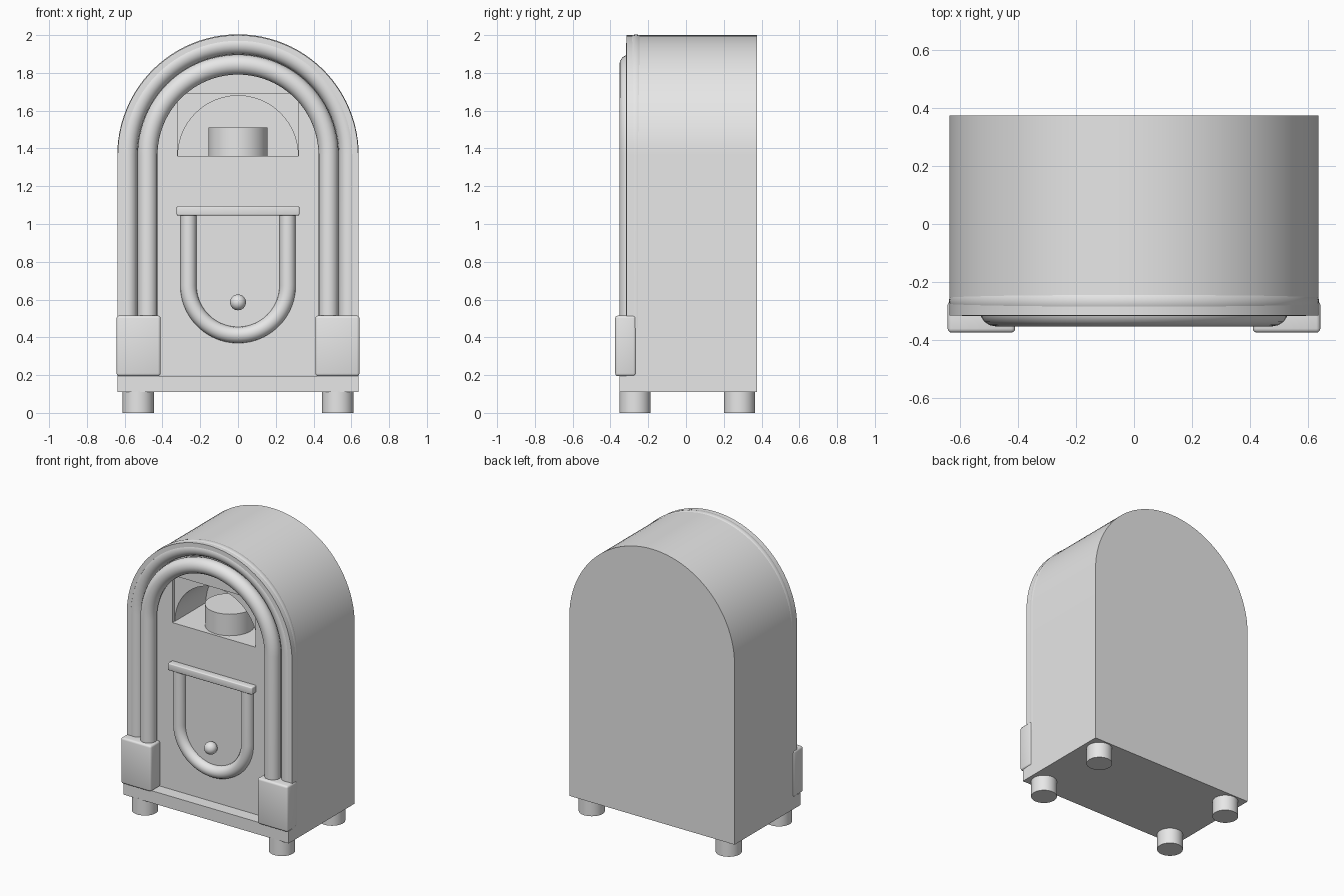
import bpy, bmesh, math
from mathutils import Matrix

if "Cube" in bpy.data.objects:
    bpy.data.objects.remove(bpy.data.objects["Cube"], do_unlink=True)

grey = bpy.data.materials.new("light_grey")
grey.use_nodes = True
grey.diffuse_color = (0.8, 0.8, 0.8, 1)
grey.node_tree.nodes["Principled BSDF"].inputs["Base Color"].default_value = (0.8, 0.8, 0.8, 1)

ARCH_Z = 1.365   # height where the straight sides meet the round top
PANEL_Y = -0.265  # front panel plane


def activate(obj):
    bpy.ops.object.select_all(action="DESELECT")
    obj.select_set(True)
    bpy.context.view_layer.objects.active = obj


def finish(name, bm, smooth=True):
    mesh = bpy.data.meshes.new(name)
    bmesh.ops.recalc_face_normals(bm, faces=bm.faces)
    bm.to_mesh(mesh)
    bm.free()
    obj = bpy.data.objects.new(name, mesh)
    bpy.context.collection.objects.link(obj)
    mesh.materials.append(grey)
    if smooth:
        activate(obj)
        bpy.ops.object.shade_smooth_by_angle()
    return obj


def arch(radius, centre_z, end_z, steps=48):
    """Path of x, z points: up one side, round the end and back."""
    sign = 1 if centre_z > end_z else -1
    points = [(radius, end_z)]
    for i in range(steps + 1):
        a = math.pi * i / steps
        points.append((radius * math.cos(a), centre_z + sign * radius * math.sin(a)))
    return points + [(-radius, end_z)]


def slab(name, outline, y0, y1):
    bm = bmesh.new()
    face = bm.faces.new([bm.verts.new((x, y0, z)) for x, z in outline])
    new = bmesh.ops.extrude_face_region(bm, geom=[face])["geom"]
    bmesh.ops.translate(bm, vec=(0, y1 - y0, 0),
                        verts=[g for g in new if isinstance(g, bmesh.types.BMVert)])
    return finish(name, bm)


def box(name, low, high, bevel=0.0):
    bm = bmesh.new()
    size = [b - a for a, b in zip(low, high)]
    mid = [(a + b) / 2 for a, b in zip(low, high)]
    bmesh.ops.create_cube(bm, size=1, matrix=Matrix.Translation(mid) @ Matrix.Diagonal((*size, 1)))
    if bevel:
        bmesh.ops.bevel(bm, geom=bm.edges[:], offset=bevel, segments=3, profile=0.5, affect="EDGES")
    return finish(name, bm, bevel > 0)


def cylinder(name, x, y, z0, z1, radius):
    bm = bmesh.new()
    bmesh.ops.create_cone(bm, cap_ends=True, segments=32, radius1=radius, radius2=radius,
                          depth=z1 - z0, matrix=Matrix.Translation((x, y, (z0 + z1) / 2)))
    return finish(name, bm)


def tube(name, path, y, radius):
    curve = bpy.data.curves.new(name, "CURVE")
    curve.dimensions = "3D"
    curve.bevel_depth = radius
    curve.bevel_resolution = 6
    curve.use_fill_caps = True
    spline = curve.splines.new("POLY")
    spline.points.add(len(path) - 1)
    for point, (x, z) in zip(spline.points, path):
        point.co = (x, y, z, 1)
    obj = bpy.data.objects.new(name, curve)
    bpy.context.collection.objects.link(obj)
    curve.materials.append(grey)
    activate(obj)
    bpy.ops.object.convert(target="MESH")
    bpy.ops.object.shade_smooth_by_angle(angle=math.radians(40))


def cut(target, cutter):
    mod = target.modifiers.new("cut", "BOOLEAN")
    mod.operation = "DIFFERENCE"
    mod.solver = "EXACT"
    mod.object = cutter
    activate(target)
    bpy.ops.object.modifier_apply(modifier=mod.name)
    bpy.data.objects.remove(cutter, do_unlink=True)


# Cabinet with a sunken front, a shallow window and an arched niche
cabinet = slab("cabinet", arch(0.637, 1.363, 0.11), -0.315, 0.375)
cut(cabinet, slab("front_cutter", arch(0.605, ARCH_Z, 0.195), -0.45, PANEL_Y))
cut(cabinet, box("window_cutter", (-0.32, -0.45, 1.36), (0.32, -0.24, 1.69)))
cut(cabinet, slab("niche_cutter", arch(0.318, 1.361, 1.36), -0.45, 0.1))
activate(cabinet)
bpy.ops.object.shade_smooth_by_angle()

# Plinth ledge and feet
box("plinth", (-0.637, -0.352, 0.11), (0.637, -0.25, 0.195))
for side, sx in (("left", 1), ("right", -1)):
    for end, y in (("front", -0.27), ("back", 0.283)):
        cylinder(f"{end}_{side}_foot", sx * 0.528, y, 0, 0.115, 0.083)
    # Corner blocks holding the arch tubes
    inner, outer = sorted((sx * 0.41, sx * 0.643))
    box(f"{side}_corner_block", (inner, -0.375, 0.195), (outer, PANEL_Y, 0.515), 0.014)

# Arched tubes
tube("outer_arch_tube", arch(0.586, ARCH_Z, 0.45), PANEL_Y, 0.053)
tube("inner_arch_tube", arch(0.479, ARCH_Z, 0.45), -0.3, 0.053)

# Turntable inside the niche
cylinder("turntable", 0, -0.09, 1.355, 1.51, 0.157)

# Front grille frame, top bar and knob
tube("grille_frame", arch(0.2625, 0.675, 1.06), PANEL_Y, 0.043)
box("grille_top_bar", (-0.325, -0.312, 1.045), (0.325, -0.25, 1.095), 0.007)
bm = bmesh.new()
bmesh.ops.create_uvsphere(bm, u_segments=24, v_segments=16, radius=0.042,
                          matrix=Matrix.Translation((0, -0.3, 0.585)))
finish("knob", bm)
